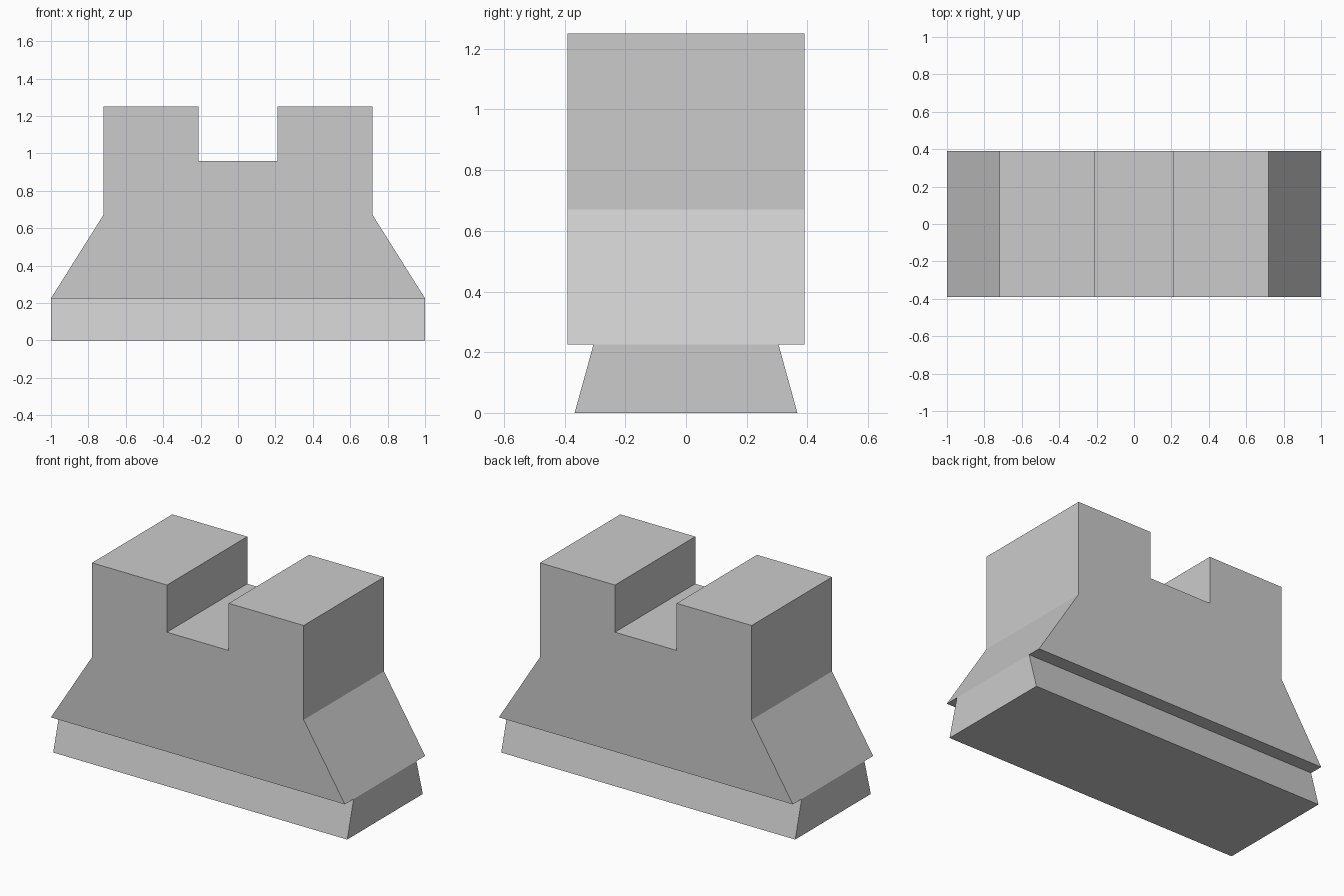
import bpy
import bmesh
from mathutils import Vector

cube = bpy.data.objects.get("Cube")
if cube:
    bpy.data.objects.remove(cube, do_unlink=True)

# Single flat grey
GREY = (0.6, 0.6, 0.6, 1.0)
grey = bpy.data.materials.new("light_grey")
grey.use_nodes = True
grey.diffuse_color = GREY
grey.node_tree.nodes["Principled BSDF"].inputs["Base Color"].default_value = GREY


def extrude_profile(name, points, direction):
    """Extrude a closed profile along a direction into a flat-faced solid."""
    bm = bmesh.new()
    face = bm.faces.new([bm.verts.new(p) for p in points])
    result = bmesh.ops.extrude_face_region(bm, geom=[face], use_keep_orig=True)
    verts = [v for v in result["geom"] if isinstance(v, bmesh.types.BMVert)]
    bmesh.ops.translate(bm, verts=verts, vec=Vector(direction))
    bmesh.ops.recalc_face_normals(bm, faces=bm.faces)
    mesh = bpy.data.meshes.new(name)
    bm.to_mesh(mesh)
    bm.free()
    mesh.materials.append(grey)
    obj = bpy.data.objects.new(name, mesh)
    bpy.context.collection.objects.link(obj)
    return obj


def mirrored(half):
    """Complete a symmetric outline from its positive half."""
    return half + [(-a, z) for a, z in reversed(half)]


# Notched body: flared skirt, upright sides and a slot in the top
half_depth = 0.39
body_half = [(1.0, 0.225), (0.72, 0.67), (0.72, 1.25), (0.21, 1.25), (0.21, 0.96)]
extrude_profile("notched_body",
                [(x, -half_depth, z) for x, z in mirrored(body_half)],
                (0, 2 * half_depth, 0))

# Foot: tapered bar running the full length under the body
foot_half = [(0.367, 0.0), (0.305, 0.225)]
extrude_profile("tapered_foot",
                [(-1.0, y, z) for y, z in mirrored(foot_half)],
                (2.0, 0, 0))
